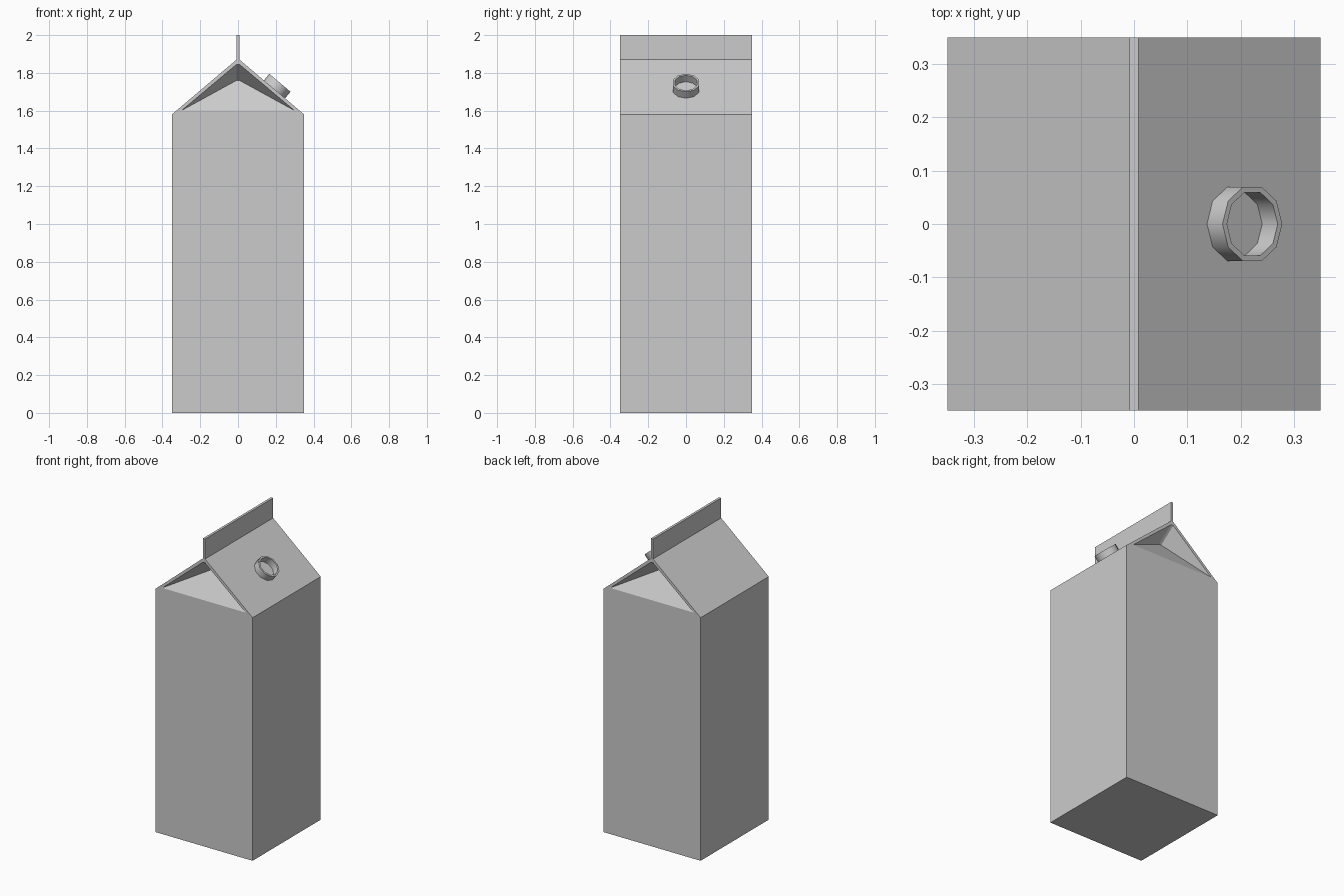
import bpy, bmesh, math
from mathutils import Matrix, Vector

if "Cube" in bpy.data.objects:
    bpy.data.objects.remove(bpy.data.objects["Cube"])

W, EAVE, RIDGE, TOP, T = 0.35, 1.58, 1.87, 2.0, 0.008


def finish(bm, name):
    bmesh.ops.recalc_face_normals(bm, faces=bm.faces)
    mesh = bpy.data.meshes.new(name)
    bm.to_mesh(mesh)
    bm.free()
    obj = bpy.data.objects.new(name, mesh)
    bpy.context.collection.objects.link(obj)
    return obj


# Carton: outline swept front to back, with a folded-in pocket in each gable
outline = [(-W, 0), (W, 0), (W, EAVE), (T, RIDGE), (T, TOP),
           (-T, TOP), (-T, RIDGE), (-W, EAVE)]
rim = [(-0.30, 1.60), (0.30, 1.60), (T, 1.845), (-T, 1.845)]
bm = bmesh.new()
ends = []
for side in (-1, 1):
    o = [bm.verts.new((x, side * W, z)) for x, z in outline]
    r = [bm.verts.new((x, side * W, z)) for x, z in rim]
    p = [bm.verts.new((x, side * (W - 0.11), 1.76)) for x in (-T, T)]
    for face in (
        (o[0], o[1], o[2], r[1], r[0], o[7]),   # wall
        (o[2], o[3], r[2], r[1]),               # gable rim
        (o[3], o[6], r[3], r[2]),
        (o[6], o[7], r[0], r[3]),
        (o[3], o[4], o[5], o[6]),               # seal end
        (r[0], r[1], p[1], p[0]),               # pocket folds
        (r[1], r[2], p[1]),
        (r[2], r[3], p[0], p[1]),
        (r[3], r[0], p[0]),
    ):
        bm.faces.new(face)
    ends.append(o)
front, back = ends
for i in range(len(outline)):
    j = (i + 1) % len(outline)
    bm.faces.new((front[i], front[j], back[j], back[i]))
finish(bm, "carton")

# Spout: open ten-sided ring standing square on the right roof slope
N, R_OUT, R_IN, H = 10, 0.0735, 0.0625, 0.045
bm = bmesh.new()
loops = []
for radius, z in ((R_OUT, 0), (R_OUT, H), (R_IN, H), (R_IN, 0)):
    loops.append([bm.verts.new((radius * math.cos(math.tau * k / N),
                                radius * math.sin(math.tau * k / N), z))
                  for k in range(N)])
for a, b in zip(loops, loops[1:] + loops[:1]):
    for k in range(N):
        n = (k + 1) % N
        bm.faces.new((a[k], a[n], b[n], b[k]))
spout = finish(bm, "spout_ring")
pitch = math.atan2(RIDGE - EAVE, W - T)
x = 0.193
z = RIDGE - (x - T) * math.tan(pitch)
spout.data.transform(Matrix.Translation(Vector((x, 0, z))) @ Matrix.Rotation(pitch, 4, 'Y'))
bpy.context.view_layer.objects.active = spout
spout.select_set(True)
bpy.ops.object.shade_smooth_by_angle(angle=math.radians(40))
